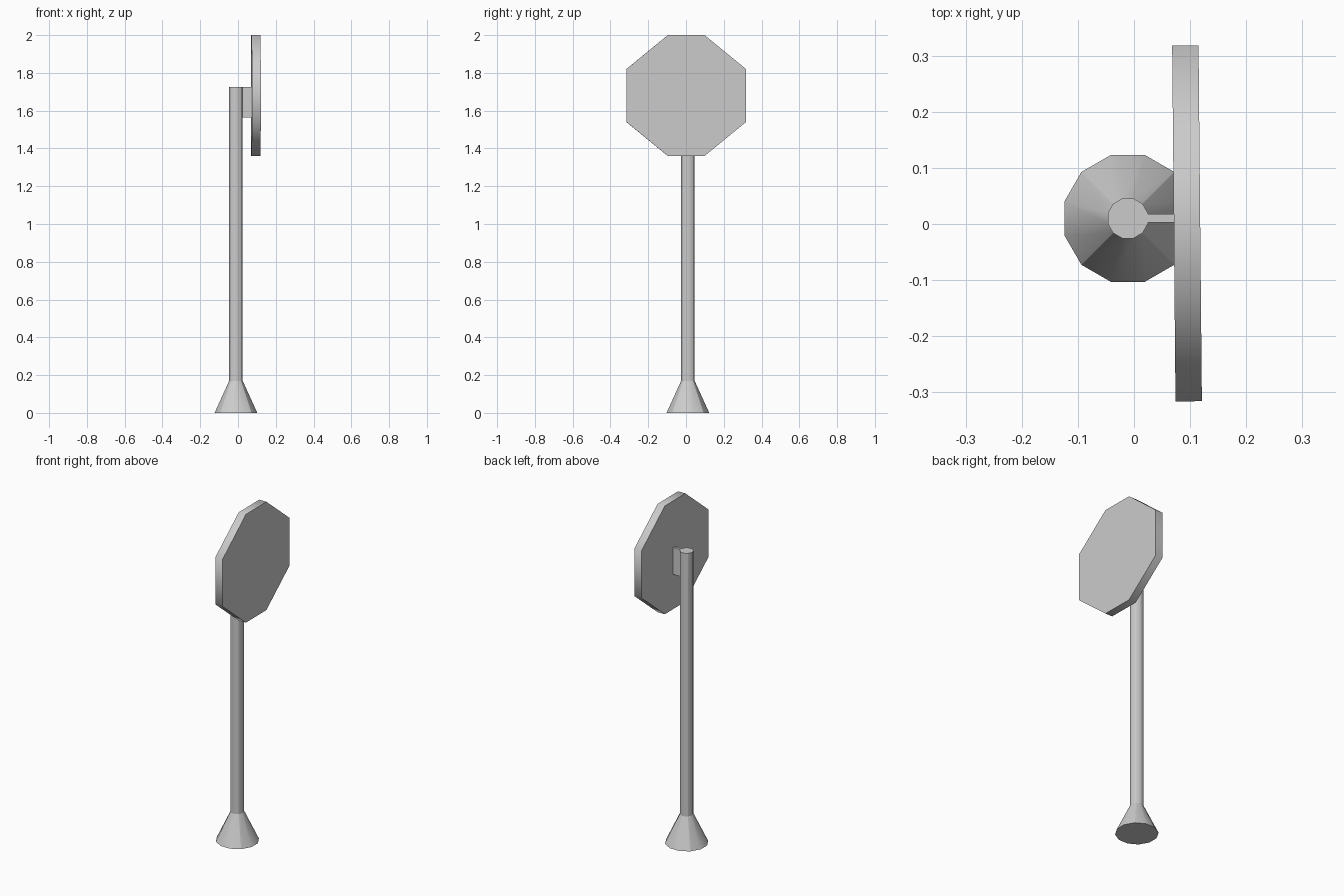
import bpy, bmesh
from math import cos, sin, pi, radians

if "Cube" in bpy.data.objects:
    bpy.data.objects.remove(bpy.data.objects["Cube"])

CX, CY = -0.011, 0.01   # post axis


def loft(name, rings, sharp_angle=None, sharp_step=None):
    """Bridge a stack of closed rings and cap both ends."""
    bm = bmesh.new()
    loops = [[bm.verts.new(p) for p in ring] for ring in rings]
    n = len(loops[0])
    for a, b in zip(loops, loops[1:]):
        for i in range(n):
            j = (i + 1) % n
            f = bm.faces.new((a[i], a[j], b[j], b[i]))
            f.smooth = sharp_angle is not None
    bm.faces.new(loops[0][::-1])
    bm.faces.new(loops[-1])
    bmesh.ops.recalc_face_normals(bm, faces=bm.faces)
    if sharp_angle is not None:
        for e in bm.edges:
            e.smooth = e.calc_face_angle() < radians(sharp_angle)
        if sharp_step:
            # crisp seams along every third side
            for a, b in zip(loops, loops[1:]):
                for i in range(1, n, sharp_step):
                    bm.edges.get((a[i], b[i])).smooth = False
    me = bpy.data.meshes.new(name)
    bm.to_mesh(me)
    bm.free()
    ob = bpy.data.objects.new(name, me)
    bpy.context.collection.objects.link(ob)
    return ob


def ring12(r, z):
    return [(CX + r * cos(pi / 12 + i * pi / 6),
             CY + r * sin(pi / 12 + i * pi / 6), z) for i in range(12)]


# flared base and round post
loft("base_flare", [ring12(0.117, 0), ring12(0.037, 0.17)], 60, 3)
loft("post", [ring12(0.037, 0.17), ring12(0.037, 1.725)], 60, 3)

# octagonal sign plate, turned very slightly about z
w, h, a, b = 0.317, 0.32, 0.097, 0.14
outline = [(w, -b), (w, b), (a, h), (-a, h), (-w, b), (-w, -b), (-a, -h), (a, -h)]
plate = loft("sign_plate", [[(x, y, z) for y, z in outline] for x in (-0.0235, 0.0235)], 60)
plate.location = (0.0945, 0.001, 1.68)
plate.rotation_euler.z = radians(0.54)

# bracket joining post and plate
loft("bracket", [[(x, y, z) for x, y in ((0.015, 0.003), (0.073, 0.003), (0.073, 0.018), (0.015, 0.018))]
                 for z in (1.565, 1.724)])
